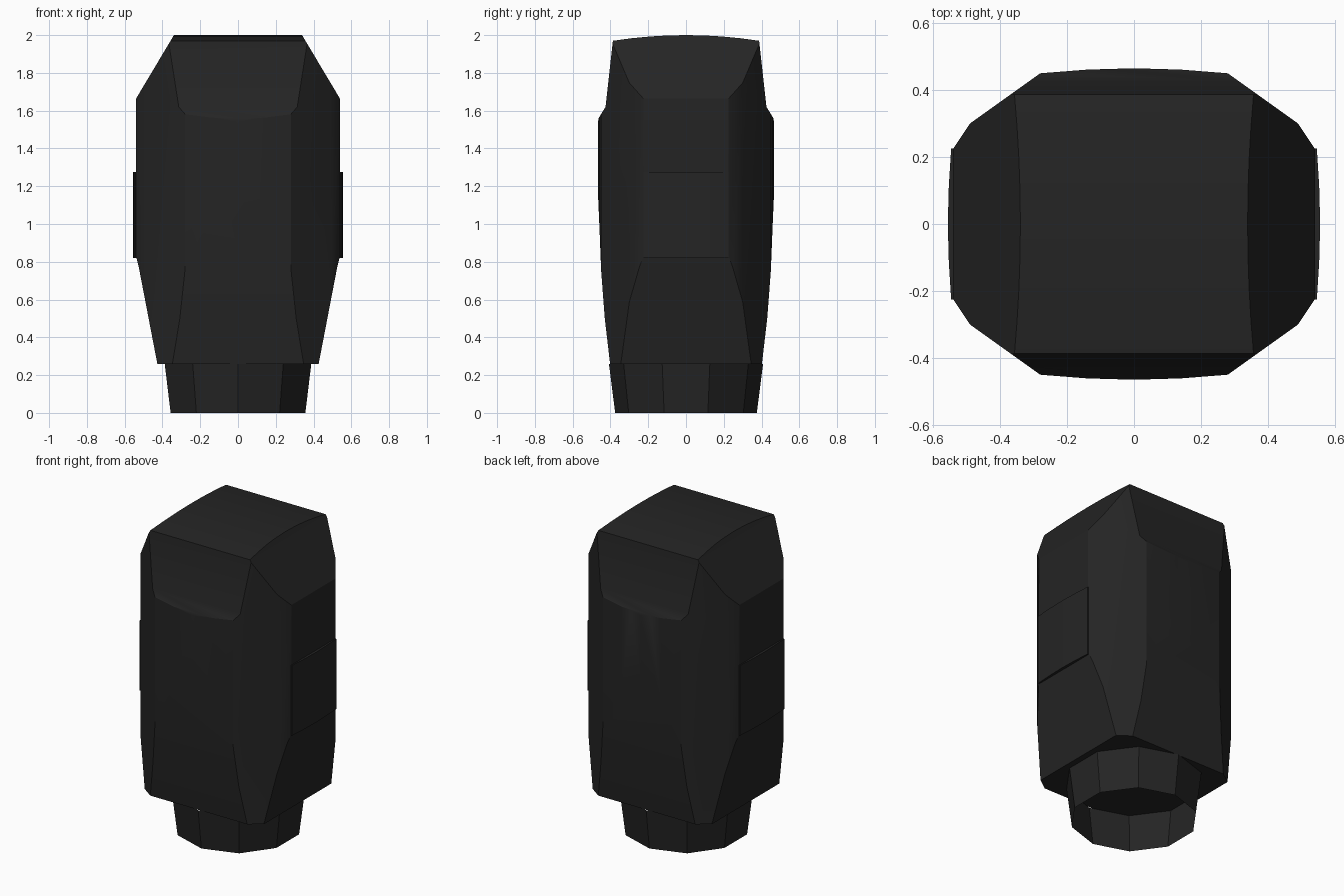
import bpy, bmesh, math

cube = bpy.data.objects.get("Cube")
if cube:
    bpy.data.objects.remove(cube, do_unlink=True)

COLOUR = (0.018, 0.018, 0.018, 1)
black = bpy.data.materials.new("matte black")
black.use_nodes = True
black.diffuse_color = COLOUR
black.node_tree.nodes["Principled BSDF"].inputs["Base Color"].default_value = COLOUR


def finish(bm, name):
    bmesh.ops.recalc_face_normals(bm, faces=bm.faces)
    mesh = bpy.data.meshes.new(name)
    bm.to_mesh(mesh)
    bm.free()
    mesh.materials.append(black)
    ob = bpy.data.objects.new(name, mesh)
    bpy.context.collection.objects.link(ob)
    return ob


def prism(name, outline, place, lo, hi):
    """Extrude a 2D outline; place(u, v, w) maps it into space."""
    bm = bmesh.new()
    a, b = ([bm.verts.new(place(u, v, w)) for u, v in outline] for w in (lo, hi))
    n = len(a)
    bm.faces.new(a)
    bm.faces.new(b[::-1])
    for i in range(n):
        j = (i + 1) % n
        bm.faces.new((a[i], a[j], b[j], b[i]))
    return finish(bm, name)


def mirrored(half):
    """Close a right-hand outline with its mirror image, sharing axis points."""
    return half + [(-u, v) for u, v in reversed(half) if u > 0]


# Body: plan shape trimmed by a front profile and a side profile
quarter = [(0, 0.465), (0.14, 0.461), (0.28, 0.45), (0.49, 0.30), (0.54, 0.225)]
plan = mirrored(quarter + [(x, -y) for x, y in reversed(quarter)])
body = prism("body", plan, lambda x, y, z: (x, y, z), 0.26, 2.1)

front = mirrored([(0.427, 0.2), (0.427, 0.26), (0.525, 0.77), (0.542, 0.84),
                  (0.542, 1.66), (0.357, 1.97), (0.28, 2.1)])
crown = [(y, 2.0 - 0.03 * (y / 0.387) ** 2) for y in (0.387, 0.29, 0.19, 0.1, 0)]
side = mirrored([(0.395, 0.2), (0.402, 0.26), (0.43, 0.5), (0.449, 0.75),
                 (0.459, 1.0), (0.47, 1.25), (0.47, 1.5), (0.463, 1.56),
                 (0.426, 1.62)] + crown)
cutters = [prism("front_cutter", front, lambda x, z, y: (x, y, z), -1, 1),
           prism("side_cutter", side, lambda y, z, x: (x, y, z), -1, 1)]
for cutter in cutters:
    cutter.hide_render = True
    mod = body.modifiers.new("trim", 'BOOLEAN')
    mod.operation = 'INTERSECT'
    mod.solver = 'EXACT'
    mod.object = cutter
bpy.context.view_layer.update()
graph = bpy.context.evaluated_depsgraph_get()
trimmed = bpy.data.meshes.new_from_object(body.evaluated_get(graph))
body.modifiers.clear()
body.data = trimmed
for cutter in cutters:
    bpy.data.objects.remove(cutter, do_unlink=True)

# Raised plates on both sides
bow = [(0.5, -0.226), (0.546, -0.226), (0.553, -0.113), (0.556, 0),
       (0.553, 0.113), (0.546, 0.226), (0.5, 0.226)]
plates = [prism(name, bow, lambda x, y, z, s=s: (s * x, y, z), 0.82, 1.275)
          for name, s in (("left_plate", 1), ("right_plate", -1))]

# Open ten-sided collar at the bottom
bm = bmesh.new()
rings = []
for radius, z in ((0.375, 0), (0.408, 0.26)):
    angles = [math.tau * i / 10 for i in range(10)]
    rings.append([bm.verts.new((radius * math.sin(t), radius * math.cos(t), z))
                  for t in angles])
low, high = rings
for i in range(10):
    j = (i + 1) % 10
    bm.faces.new((low[i], low[j], high[j], high[i]))
collar = finish(bm, "bottom_collar")

# Soft shading across shallow bends, sharp elsewhere
bpy.ops.object.select_all(action='DESELECT')
for ob in [body, collar] + plates:
    ob.select_set(True)
    bpy.context.view_layer.objects.active = ob
bpy.ops.object.shade_smooth_by_angle(angle=math.radians(30))
